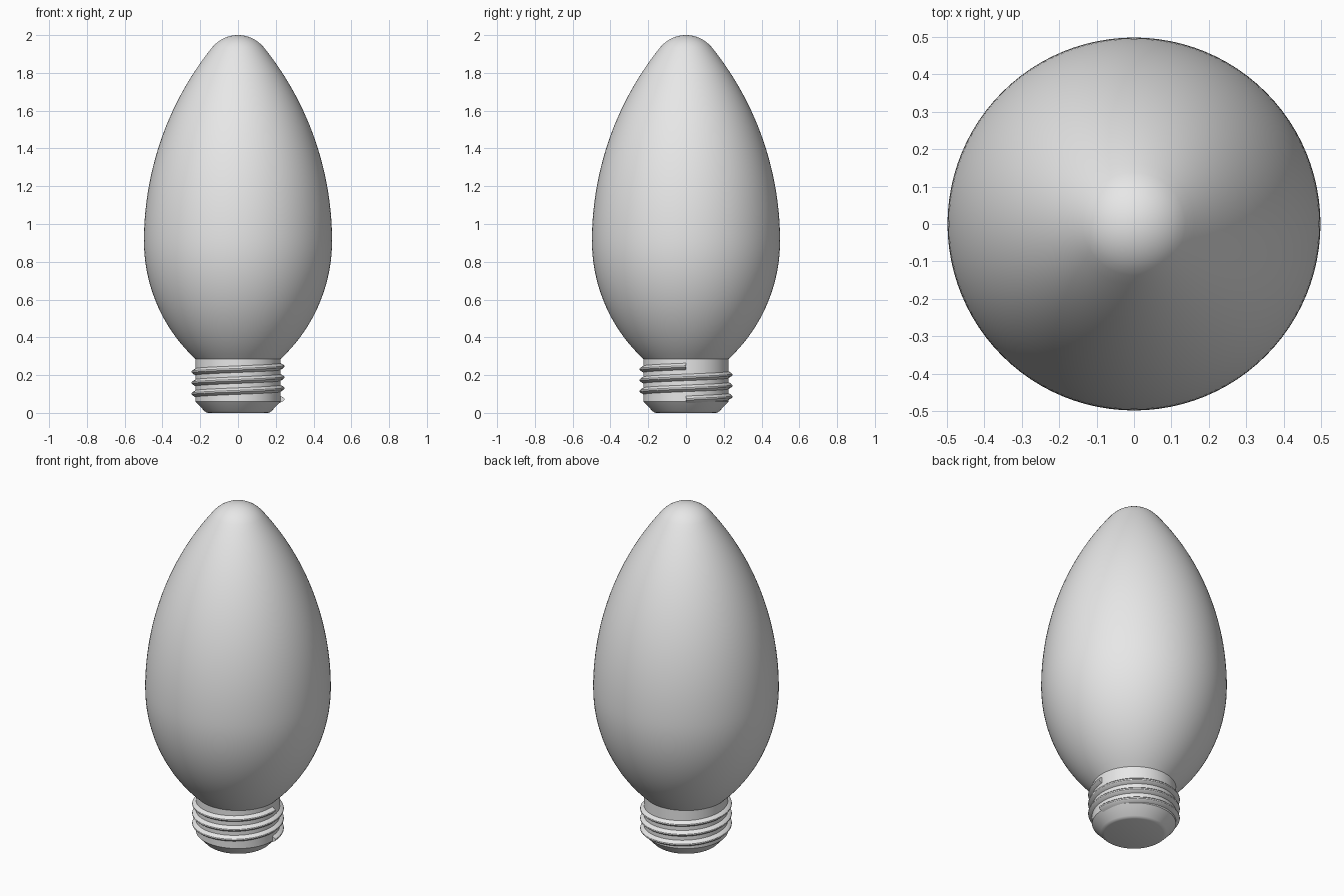
import bpy
import bmesh
from math import sin, cos, pi, asin, sqrt, radians

cube = bpy.data.objects.get("Cube")
if cube:
    bpy.data.objects.remove(cube, do_unlink=True)

grey = bpy.data.materials.new("plain_grey")
grey.use_nodes = True
grey.diffuse_color = (0.8, 0.8, 0.8, 1)
grey.node_tree.nodes["Principled BSDF"].inputs["Base Color"].default_value = (0.8, 0.8, 0.8, 1)


def finish(name, bm):
    """Turn a bmesh into a smooth-shaded object with sharp edges kept."""
    bmesh.ops.remove_doubles(bm, verts=bm.verts, dist=1e-5)
    bmesh.ops.recalc_face_normals(bm, faces=bm.faces)
    mesh = bpy.data.meshes.new(name)
    bm.to_mesh(mesh)
    bm.free()
    mesh.materials.append(grey)
    obj = bpy.data.objects.new(name, mesh)
    bpy.context.collection.objects.link(obj)
    bpy.ops.object.select_all(action='DESELECT')
    obj.select_set(True)
    bpy.context.view_layer.objects.active = obj
    bpy.ops.object.shade_smooth_by_angle(angle=radians(30))
    return obj


def lathe(name, profile, steps=96):
    """Spin a radius/height profile around the z axis."""
    bm = bmesh.new()
    verts = [bm.verts.new((r, 0, z)) for r, z in profile]
    edges = [bm.edges.new(pair) for pair in zip(verts, verts[1:])]
    bmesh.ops.spin(bm, geom=verts + edges, cent=(0, 0, 0), axis=(0, 0, 1),
                   angle=2 * pi, steps=steps, use_merge=True)
    return finish(name, bm)


# Bulb: two side arcs meeting at the widest ring, then a round tip
WIDE_R, WIDE_Z = 0.498, 0.91
NECK_R, NECK_Z = 0.225, 0.285
TIP_R, TIP_Z = 0.137, 1.935


def side_arc(r_end, z_end, count):
    """Points from the widest ring to an end ring, and the end angle."""
    dz, dr = z_end - WIDE_Z, WIDE_R - r_end
    radius = (dz * dz + dr * dr) / (2 * dr)
    end = asin(dz / radius)
    points = [(WIDE_R - radius * (1 - cos(end * i / count)),
               WIDE_Z + radius * sin(end * i / count)) for i in range(count + 1)]
    return points, end


lower, _ = side_arc(NECK_R, NECK_Z, 18)
upper, slope = side_arc(TIP_R, TIP_Z, 28)
ball = TIP_R / cos(slope)
tip = []
for i in range(1, 13):
    a = slope + (pi / 2 - slope) * i / 12
    tip.append((ball * cos(a), 2 - ball + ball * sin(a)))
tip[-1] = (0, 2)
lathe("bulb", lower[::-1] + upper[1:] + tip)

# Screw base: straight collar, chamfer and flat foot
lathe("screw_base", [(0, 0), (0.158, 0), (0.168, 0.003), (0.177, 0.009),
                     (NECK_R, 0.06), (NECK_R, NECK_Z)])

# Thread: rounded ridge swept along a three-turn helix
TURNS, PITCH, START_Z, SEGMENTS = 3, 0.058, 0.072, 72
ridge = [(0.218, -0.021), (0.226, -0.017), (0.240, -0.009), (0.245, -0.004),
         (0.246, 0), (0.245, 0.004), (0.240, 0.009), (0.226, 0.017), (0.218, 0.021)]
bm = bmesh.new()
rings = []
for i in range(TURNS * SEGMENTS + 1):
    a = 2 * pi * i / SEGMENTS
    z = START_Z + PITCH * i / SEGMENTS
    rings.append([bm.verts.new((r * cos(a), r * sin(a), z + h)) for r, h in ridge])
for ring, after in zip(rings, rings[1:]):
    for k in range(len(ridge)):
        n = (k + 1) % len(ridge)
        bm.faces.new((ring[k], ring[n], after[n], after[k]))
bm.faces.new(rings[0])
bm.faces.new(rings[-1][::-1])
finish("screw_thread", bm)
